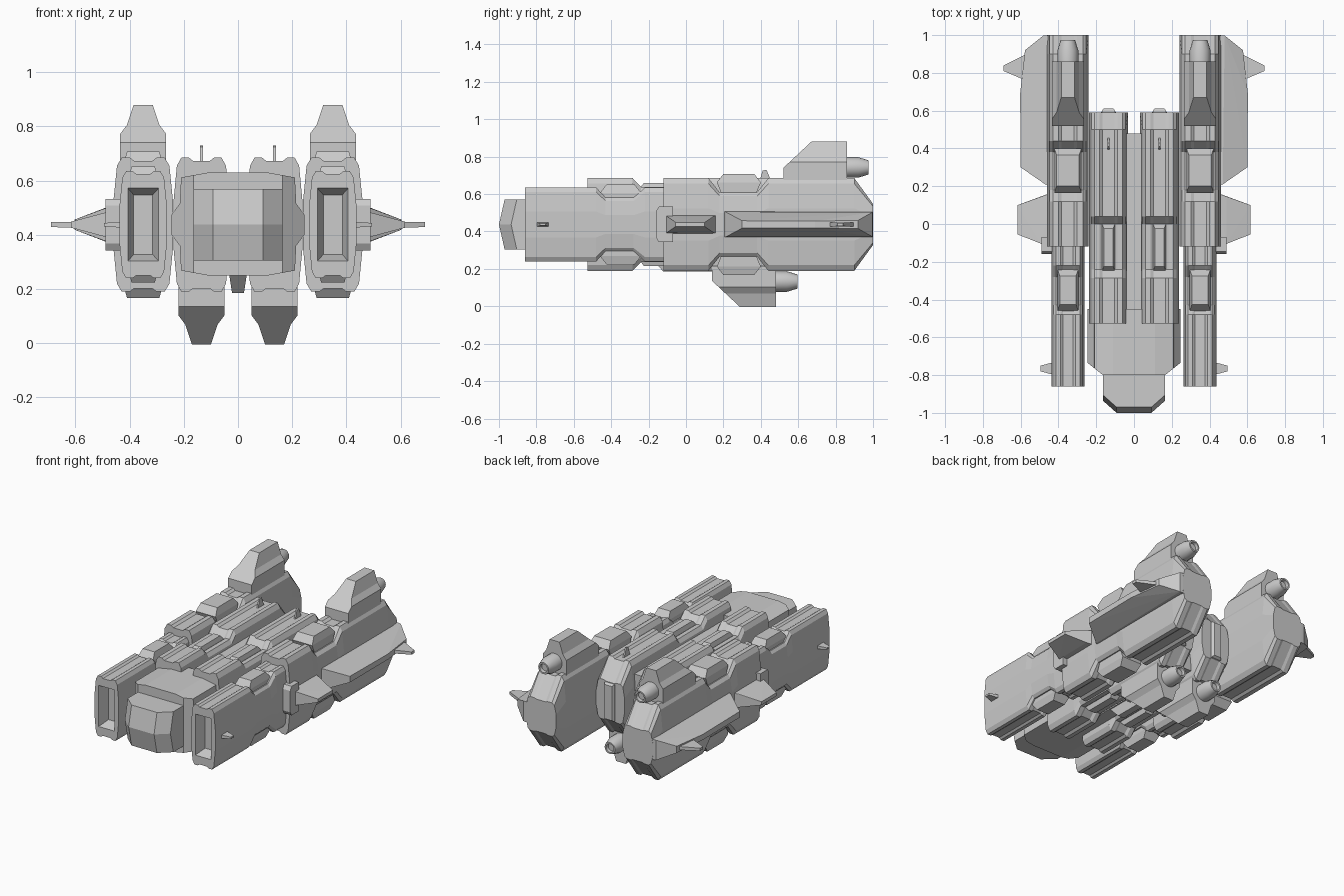
import bpy, bmesh, math
from mathutils import Vector

cube = bpy.data.objects.get("Cube")
if cube:
    bpy.data.objects.remove(cube, do_unlink=True)

MID = 0.4375           # height of the horizontal symmetry plane
OUTER, INNER = 0.35, 0.135   # nacelle centre lines

grey = bpy.data.materials.new("hull_grey")
grey.use_nodes = True
colour = (0.6, 0.6, 0.6, 1)
grey.diffuse_color = colour
grey.node_tree.nodes["Principled BSDF"].inputs["Base Color"].default_value = colour


def finish(name, bm, mirror=True):
    bmesh.ops.recalc_face_normals(bm, faces=bm.faces)
    mesh = bpy.data.meshes.new(name)
    bm.to_mesh(mesh)
    bm.free()
    mesh.materials.append(grey)
    ob = bpy.data.objects.new(name, mesh)
    bpy.context.collection.objects.link(ob)
    if mirror:
        mod = ob.modifiers.new("Mirror", 'MIRROR')
        mod.use_mirror_merge = False
    return ob


def loft(rings):
    """Skin closed rings of equal size and cap both ends."""
    bm = bmesh.new()
    loops = [[bm.verts.new(p) for p in ring] for ring in rings]
    n = len(loops[0])
    for a, b in zip(loops, loops[1:]):
        for i in range(n):
            j = (i + 1) % n
            bm.faces.new((a[i], a[j], b[j], b[i]))
    bm.faces.new(loops[0])
    bm.faces.new(loops[-1])
    return bm


def hull(name, points, mirror=True):
    """Convex solid around a few points."""
    bm = bmesh.new()
    for p in points:
        bm.verts.new(p)
    res = bmesh.ops.convex_hull(bm, input=bm.verts)
    junk = {g for g in res["geom_interior"] + res["geom_unused"] if isinstance(g, bmesh.types.BMVert)}
    bmesh.ops.delete(bm, geom=list(junk), context='VERTS')
    bmesh.ops.dissolve_limit(bm, angle_limit=0.01, verts=bm.verts, edges=bm.edges)
    return finish(name, bm, mirror)


def cut(bm, point, normal):
    """Slice away the side the normal points to and close the hole."""
    res = bmesh.ops.bisect_plane(bm, geom=bm.verts[:] + bm.edges[:] + bm.faces[:],
                                 plane_co=point, plane_no=normal, clear_outer=True)
    edges = [e for e in res["geom_cut"] if isinstance(e, bmesh.types.BMEdge)]
    bmesh.ops.holes_fill(bm, edges=edges, sides=0)


def rect(a0, a1, b0, b1):
    return [(a0, b0), (a1, b0), (a1, b1), (a0, b1)]


# Nacelle cross-section: steep sides, chamfered shoulders, shallow top groove
quarter = [(1, 0.35), (0.88, 0.88), (0.72, 1), (0.45, 1), (0.3, 0.95)]
half = quarter + [(-x, z) for x, z in reversed(quarter)]
section = half + [(x, -z) for x, z in reversed(half)]


def nacelle(name, cx, stations):
    rings = [[(cx + x * w, y, MID + z * h) for x, z in section] for y, w, h in stations]
    return finish(name, loft(rings))


A, B, C = 0.0875, 0.11, 0.103
FRONT, FULL = 0.1975, 0.2475
outer = nacelle("outer_nacelles", OUTER, [
    (-0.86, A, FRONT), (-0.48, A, FRONT), (-0.43, A, 0.143), (-0.28, A, 0.143),
    (-0.22, A, FRONT), (-0.12, A, FRONT), (-0.12, B, FULL), (0.12, B, FULL),
    (0.18, B, 0.172), (0.38, B, 0.172), (0.44, B, FULL), (0.9, B, FULL), (1.0, B, 0.11)])
nacelle("inner_nacelles", INNER, [
    (-0.527, C, FULL), (-0.285, C, FULL), (-0.24, C, 0.2), (0.0, C, 0.2),
    (0.04, C, FULL), (0.5, C, FULL), (0.59, C, 0.13)])

# Tapered intakes sunk into the nacelle fronts
cutter = hull("intake_cutter",
              [(OUTER + x, -0.87, MID + z) for x, z in rect(-0.06, 0.06, -0.138, 0.138)] +
              [(OUTER + x, -0.79, MID + z) for x, z in rect(-0.035, 0.035, -0.11, 0.11)], False)
cutter.hide_render = True
boolean = outer.modifiers.new("Intake", 'BOOLEAN')
boolean.object = cutter
boolean.solver = 'EXACT'
bpy.context.view_layer.objects.active = outer
bpy.ops.object.modifier_move_to_index(modifier="Intake", index=0)
bpy.ops.object.modifier_apply(modifier="Intake")
bpy.data.objects.remove(cutter, do_unlink=True)

# Equipment blocks seated in the notches, above and below
for label, cx, w, y0, y1, h in (("outer_front_block", OUTER, 0.055, -0.46, -0.24, 0.214),
                                ("outer_rear_block", OUTER, 0.072, 0.165, 0.4, 0.27),
                                ("inner_block", INNER, 0.037, -0.26, 0.01, 0.222)):
    for side, s in (("upper", 1), ("lower", -1)):
        pts = []
        for dy, dx, z in ((0.035, 0, h - 0.13), (0, 0, h - 0.045), (0.035, 0.012, h)):
            pts += [(cx + x, y, MID + s * z)
                    for x, y in rect(-w + dx, w - dx, y0 + dy, y1 - dy)]
        hull(side + "_" + label, pts)

# Tail fins with thrusters: upper pair on outer nacelles, lower pair on inner
fin = [(0.085, 0.2), (0.085, 0.335), (0.06, 0.368), (0.035, 0.4425)]
fin += [(-x, z) for x, z in reversed(fin)]
for side, cx, s, dy in (("upper", OUTER, 1, 0), ("lower", INNER, -1, -0.38)):
    bm = loft([[(cx + x, y + dy, MID + s * z) for x, z in fin] for y in (0.52, 0.86)])
    cut(bm, Vector((cx, 0.52 + dy, MID + s * 0.3025)), Vector((0, -0.14, s * 0.15)))
    finish(side + "_fins", bm)
    rings = []
    for y, r in ((0.84, 0.055), (0.92, 0.055), (0.975, 0.038), (0.975, 0.028), (0.955, 0.025)):
        rings.append([(cx + r * math.cos(t * math.pi / 8), y + dy,
                       MID + s * 0.305 + r * math.sin(t * math.pi / 8)) for t in range(16)])
    thruster = finish(side + "_thrusters", loft(rings))
    bpy.ops.object.select_all(action='DESELECT')
    thruster.select_set(True)
    bpy.context.view_layer.objects.active = thruster
    bpy.ops.object.shade_smooth_by_angle(angle=math.radians(30))


# Side wings and fins: (x, y, half thickness) outlines
def blade(name, outline):
    hull(name, [(x, y, MID + s * t) for x, y, t in outline for s in (1, -1)])


blade("rear_wings", [(0.44, 0.2, 0.068), (0.47, 0.21, 0.068), (0.44, 1.0, 0.068),
                     (0.48, 0.998, 0.066), (0.6, 0.3, 0.02), (0.603, 0.69, 0.018),
                     (0.577, 0.92, 0.022)])
blade("wing_tips", [(0.55, 0.91, 0.012), (0.55, 0.75, 0.012),
                    (0.69, 0.84, 0.009), (0.69, 0.81, 0.009)])
blade("middle_fins", [(0.44, -0.105, 0.05), (0.44, 0.165, 0.05), (0.49, -0.105, 0.045),
                      (0.49, 0.145, 0.042), (0.617, -0.055, 0.011), (0.617, 0.1, 0.011)])
blade("fin_mounts", [(0.43, -0.16, 0.07), (0.43, -0.07, 0.095), (0.49, -0.16, 0.07),
                     (0.49, -0.07, 0.095), (0.43, -0.145, 0.095), (0.49, -0.145, 0.095)])
blade("nose_fins", [(0.42, -0.8, 0.012), (0.42, -0.73, 0.012),
                    (0.495, -0.78, 0.006), (0.495, -0.75, 0.006)])

# Cockpit collar with mid-height flare and cut front corners
profile = [(0.11, 0.63), (0.21, 0.612), (0.215, 0.515), (0.245, 0.475),
           (0.245, 0.4), (0.215, 0.36), (0.21, 0.268), (0.11, 0.25)]
profile += [(-x, z) for x, z in reversed(profile)]
bm = loft([[(x, y, z) for x, z in profile] for y in (-0.8, -0.45)])
for s in (1, -1):
    cut(bm, Vector((s * 0.165, -0.8, MID)), Vector((s * 0.06, -0.075, 0)))
finish("cockpit_collar", bm, False)

# Cockpit nose with a horizontal crease
nose = []
for z, y in ((0.305, -0.97), (MID, -1.0), (0.57, -0.97)):
    for s in (1, -1):
        nose += [(s * 0.165, -0.7, z), (s * 0.165, y + 0.065, z), (s * 0.092, y, z)]
hull("cockpit_nose", nose, False)

# Central spine and keel
hull("spine", [(x, y, z) for x, y in rect(-0.04, 0.04, -0.5, 0.48) for z in (0.25, 0.6)], False)
hull("keel", [(x, y, 0.27) for x, y in rect(-0.035, 0.035, -0.2, 0.3)] +
     [(x, y, 0.185) for x, y in rect(-0.022, 0.022, -0.12, 0.26)], False)

# Antennas on top and plates on the back of the inner nacelles
hull("antennas", [(INNER + s * 0.005, y, z) for s in (1, -1)
                  for y, z in ((0.39, 0.66), (0.46, 0.66), (0.41, 0.725), (0.43, 0.73))])
hull("rear_plates", [(INNER + x, y, MID + z) for y, d in ((0.55, 0), (0.6, 0), (0.612, 0.008))
                     for x, z in rect(d - 0.034, 0.034 - d, d - 0.12, 0.12 - d)])
